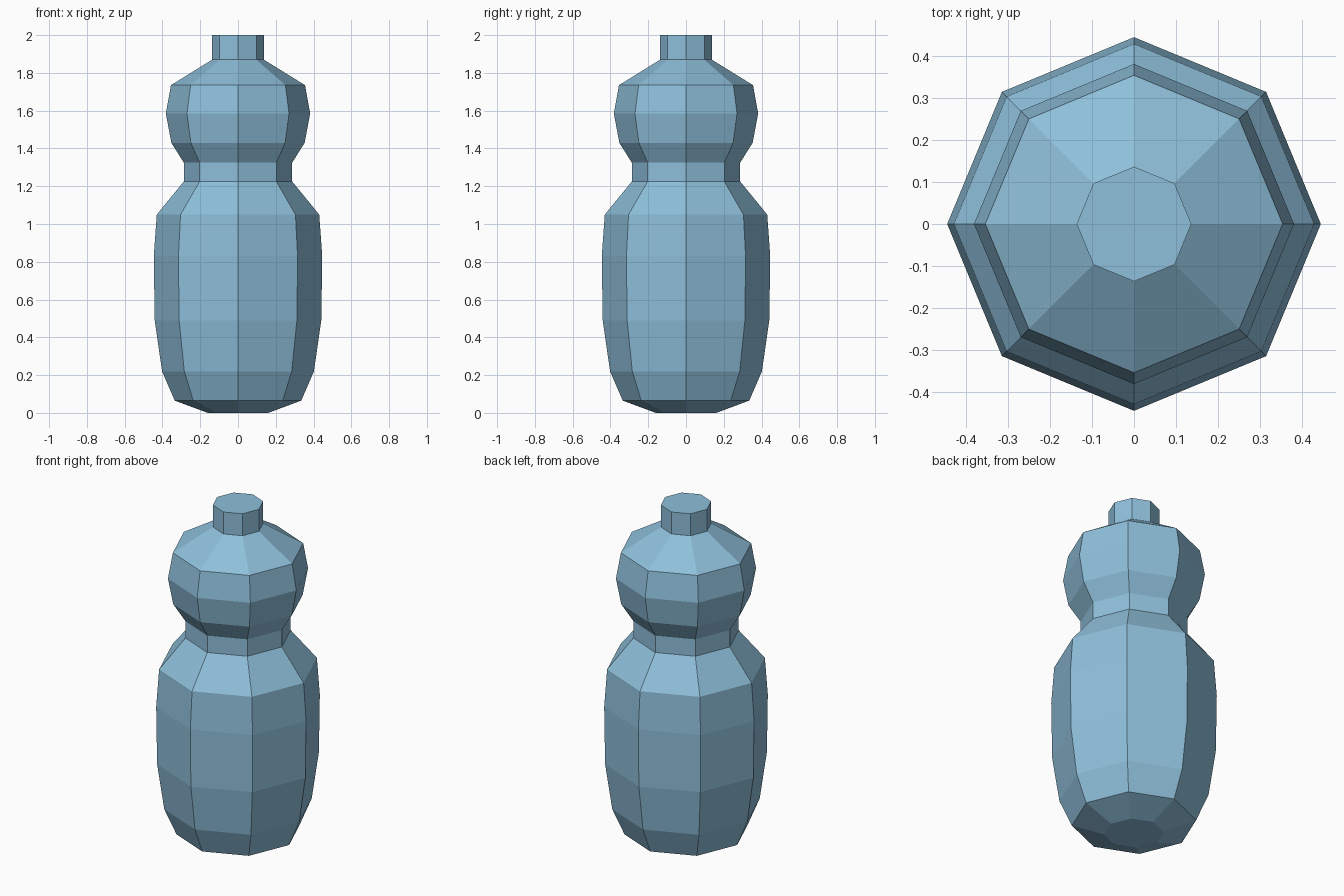
import bpy
import bmesh
from math import cos, sin, pi

cube = bpy.data.objects.get("Cube")
if cube:
    bpy.data.objects.remove(cube, do_unlink=True)

SIDES = 8

blue = bpy.data.materials.new("soft_blue_plastic")
blue.use_nodes = True
colour = (0.27, 0.52, 0.70, 1.0)
blue.diffuse_color = colour
blue.node_tree.nodes["Principled BSDF"].inputs["Base Color"].default_value = colour


def lathe(name, profile, material):
    """Closed, flat-shaded solid of revolution from (radius, height) points."""
    bm = bmesh.new()
    rings = []
    for radius, height in profile:
        angles = [2 * pi * i / SIDES for i in range(SIDES)]
        rings.append([bm.verts.new((radius * cos(a), radius * sin(a), height)) for a in angles])
    for low, high in zip(rings, rings[1:]):
        for i in range(SIDES):
            j = (i + 1) % SIDES
            bm.faces.new((low[i], low[j], high[j], high[i]))
    bm.faces.new(reversed(rings[0]))
    bm.faces.new(rings[-1])
    mesh = bpy.data.meshes.new(name)
    bm.to_mesh(mesh)
    bm.free()
    mesh.materials.append(material)
    obj = bpy.data.objects.new(name, mesh)
    bpy.context.collection.objects.link(obj)
    return obj


# Base, barrel, waist, upper bulge, shoulder and cap in one outline
base = [(0.16, 0), (0.335, 0.065)]
barrel = [(0.402, 0.22), (0.441, 0.49), (0.446, 0.83), (0.43, 1.05)]
waist = [(0.287, 1.225), (0.287, 1.325)]
bulge = [(0.353, 1.43), (0.382, 1.585), (0.355, 1.735)]
cap = [(0.137, 1.87), (0.137, 2.0)]

lathe("bottle", base + barrel + waist + bulge + cap, blue)
